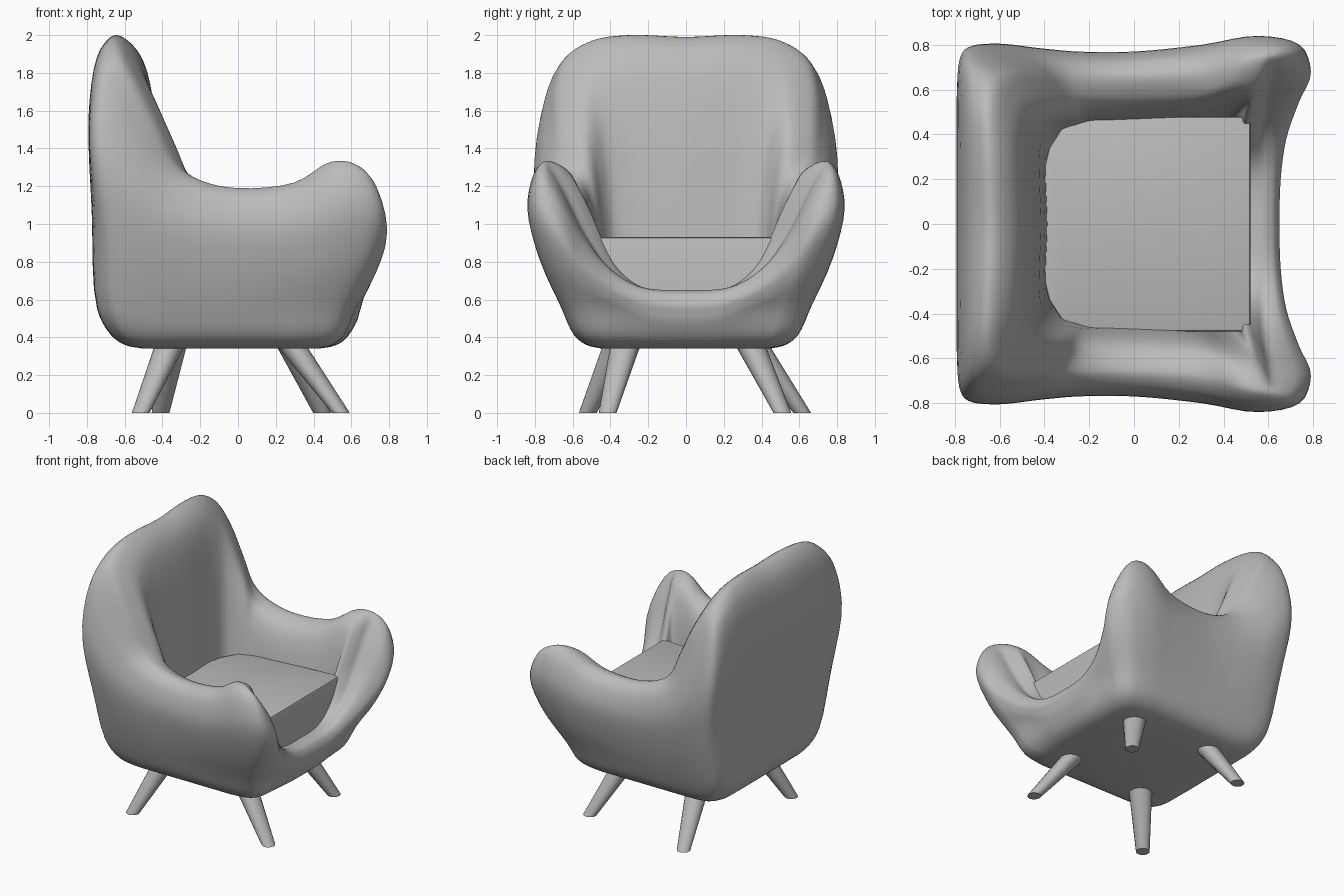
import bpy
import bmesh
import math
from mathutils import Vector

cube = bpy.data.objects.get("Cube")
if cube:
    bpy.data.objects.remove(cube, do_unlink=True)

grey = bpy.data.materials.new("plain grey")
grey.use_nodes = True
grey.diffuse_color = (0.5, 0.5, 0.5, 1)
grey.node_tree.nodes["Principled BSDF"].inputs["Base Color"].default_value = (0.5, 0.5, 0.5, 1)


def add_object(name, bm, angle):
    """Turn a bmesh into a smooth-shaded object."""
    bmesh.ops.recalc_face_normals(bm, faces=bm.faces)
    mesh = bpy.data.meshes.new(name)
    bm.to_mesh(mesh)
    bm.free()
    mesh.materials.append(grey)
    obj = bpy.data.objects.new(name, mesh)
    bpy.context.collection.objects.link(obj)
    bpy.ops.object.select_all(action='DESELECT')
    obj.select_set(True)
    bpy.context.view_layer.objects.active = obj
    bpy.ops.object.shade_smooth_by_angle(angle=math.radians(angle))
    return obj


def loft(bm, rings):
    """Skin closed rings of equal length and cap both ends."""
    rows = [[bm.verts.new(p) for p in ring] for ring in rings]
    n = len(rows[0])
    for a, b in zip(rows, rows[1:]):
        for i in range(n):
            j = (i + 1) % n
            bm.faces.new((a[i], a[j], b[j], b[i]))
    bm.faces.new(rows[0])
    bm.faces.new(rows[-1])


def segment(p, steps):
    """Centripetal spline between the middle two of four points."""
    t = [0.0]
    for a, b in zip(p, p[1:]):
        t.append(t[-1] + max((b - a).length, 1e-4) ** 0.5)

    def mix(a, b, ta, tb, s):
        return a + (b - a) * ((s - ta) / (tb - ta))

    out = []
    for k in range(steps):
        s = t[1] + (t[2] - t[1]) * k / steps
        a = [mix(p[i], p[i + 1], t[i], t[i + 1], s) for i in range(3)]
        b = [mix(a[i], a[i + 1], t[i], t[i + 2], s) for i in range(2)]
        out.append(mix(b[0], b[1], t[1], t[2], s))
    return out


def spline(points, steps, closed):
    n = len(points)
    if closed:
        return [q for i in range(n) for q in
                segment([points[(i + k) % n] for k in (-1, 0, 1, 2)], steps)]
    ends = [points[0] * 2 - points[1]] + points + [points[-1] * 2 - points[-2]]
    return [q for i in range(n - 1) for q in segment(ends[i:i + 4], steps)] + [points[-1]]


def superellipse(x, y, cx, rx, ry, power):
    """Point of a rounded rectangle in the direction of (x, y)."""
    dx, dy = (x - cx) / rx, y / ry
    r = (abs(dx) ** power + abs(dy) ** power) ** (-1 / power)
    return Vector((cx + dx * r * rx, dy * r * ry, 0))


# Shell stations from back centre to front centre: rim x, y, z, widest outer x, y
half = [
    (-.64, 0, 1.99, -.79, 0), (-.65, .3, 2.0, -.79, .35),
    (-.65, .5, 1.97, -.79, .58), (-.62, .63, 1.88, -.78, .73),
    (-.54, .68, 1.72, -.74, .79), (-.43, .68, 1.5, -.6, .805),
    (-.33, .67, 1.31, -.42, .785), (-.2, .66, 1.23, -.25, .77),
    (0, .66, 1.19, 0, .77), (.3, .68, 1.22, .3, .8),
    (.5, .735, 1.33, .56, .84), (.6, .73, 1.32, .74, .8),
    (.61, .65, 1.18, .79, .68), (.59, .53, .94, .735, .54),
    (.58, .41, .77, .68, .38), (.575, .25, .67, .655, .2),
    (.57, 0, .65, .65, 0)]
stations = half + [(x, -y, z, ox, -oy) for x, y, z, ox, oy in half[-2:0:-1]]


def section(x, y, z, ox, oy):
    """Wall section from the underside, over the rim, to the seat well."""
    rim, outer = Vector((x, y, z)), Vector((ox, oy, 0))
    drop = (z - .34) / 4
    outer.z = z - drop
    low = superellipse(ox, oy, -.06, .7, .67, 9)
    low_z = min(.55, .34 + .6 * (outer.z - .34))
    points = []
    for scale, f in ((.66, 0), (.79, .1), (.885, .35), (.98, 1)):
        p = low * scale
        p.z = .34 + (low_z - .34) * f
        points.append(p)
    mid = points[-1].lerp(outer, .65)
    mid.z = (low_z + outer.z) / 2
    points += [mid, outer]
    for f, g in ((.29, .3), (.65, .08)):
        p = outer.lerp(rim, f)
        p.z = z - drop * g
        points.append(p)
    points.append(rim)
    well = Vector((.05 + .65 * x, y * (.64 + min(0, x + .3) / 4), .5))
    for f, g in ((.25, .08), (.5, .3), (.74, 1)):
        p = rim.lerp(well, f)
        p.z = z - drop * g
        points.append(p)
    points.append(well)
    return points


sections = [spline(section(*s), 4, False) for s in stations]
rings = [spline(list(ring), 4, True) for ring in zip(*sections)]
bm = bmesh.new()
loft(bm, rings)
add_object("armchair_shell", bm, 60)

# Seat cushion with a curved back edge and a top that rises to the front
outline = [(.52, -.48), (.52, .48), (-.29, .48), (-.38, .34), (-.425, .16),
           (-.425, -.16), (-.38, -.34), (-.29, -.48)]
bm = bmesh.new()
loft(bm, [[(x, y, .52) for x, y in outline],
          [(x, y, .905 + .05 * x) for x, y in outline]])
bmesh.ops.bevel(bm, geom=[e for e in bm.edges if all(v.co.z > .6 for v in e.verts)],
                offset=.015, segments=2, affect='EDGES', profile=.5)
add_object("seat_cushion", bm, 40)

# Splayed tapering legs: top x, y and foot x, y
legs = {"front_right_leg": (.28, -.32, .545, -.415), "back_right_leg": (-.36, -.36, -.515, -.52),
        "front_left_leg": (.28, .34, .445, .51), "back_left_leg": (-.35, .36, -.41, .615)}
for name, (tx, ty, fx, fy) in legs.items():
    bm = bmesh.new()
    turn = [2 * math.pi * i / 16 for i in range(16)]
    loft(bm, [[(x + r * math.cos(a), y + r * math.sin(a), z) for a in turn]
              for x, y, z, r in ((fx, fy, 0, .047), (tx, ty, .36, .08))])
    add_object(name, bm, 40)
